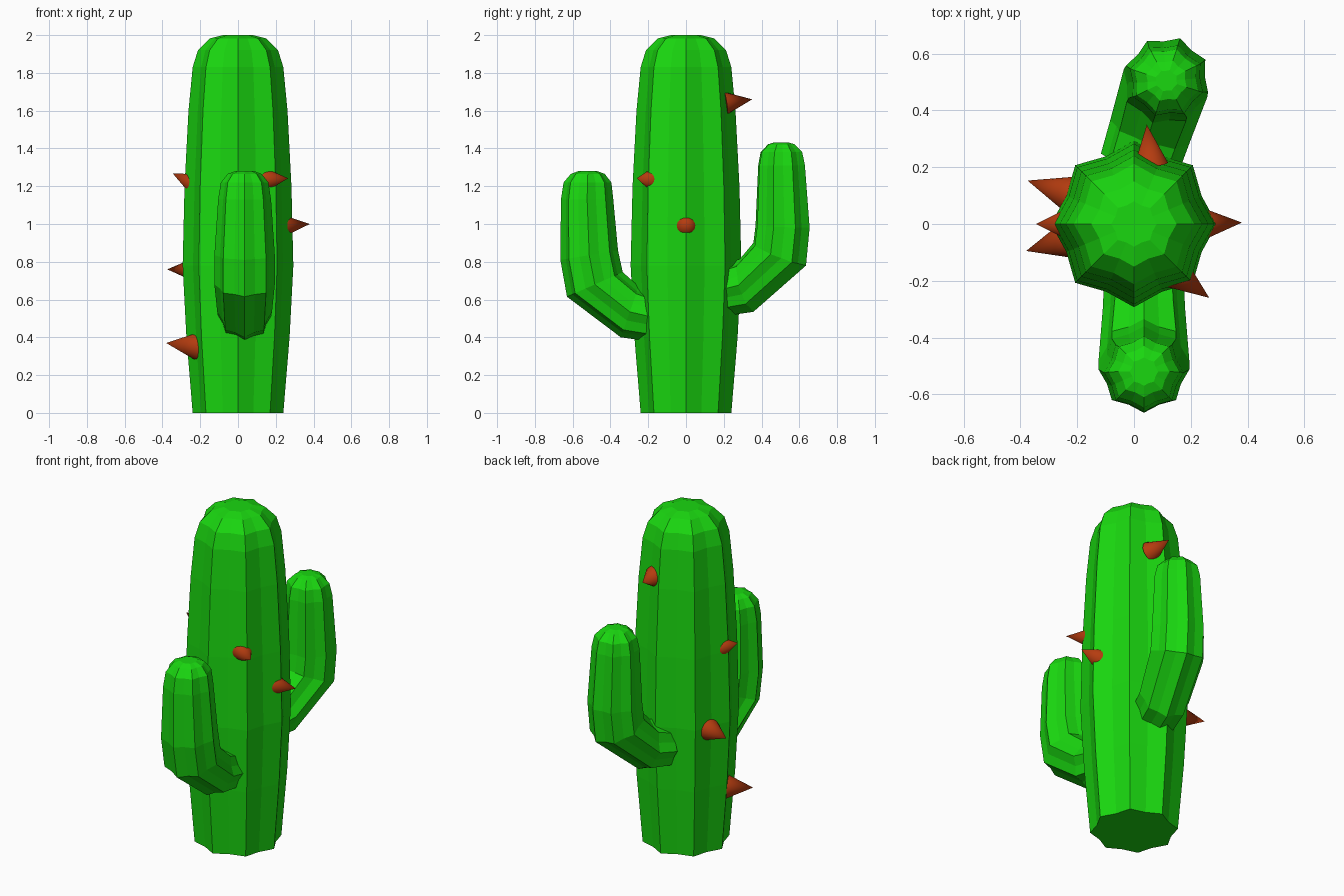
import bpy, bmesh
from math import sin, cos, pi, radians
from mathutils import Vector, Matrix

if "Cube" in bpy.data.objects:
    bpy.data.objects.remove(bpy.data.objects["Cube"])


def material(name, color):
    m = bpy.data.materials.new(name)
    m.diffuse_color = color
    m.use_nodes = True
    m.node_tree.nodes["Principled BSDF"].inputs["Base Color"].default_value = m.diffuse_color
    return m


GREEN = material("cactus_green", (0.01, 0.68, 0.005, 1))
RUST = material("spine_rust", (0.46, 0.045, 0.005, 1))
VALLEY = 0.88


def ribbed_tube(name, rings, matrix=Matrix()):
    """Loft eight-ribbed rings; each ring = outer (y, z), inner (y, z), half width in x."""
    bm = bmesh.new()
    loops = []
    for oy, oz, iy, iz, w in rings:
        centre = Vector((0, (oy + iy) / 2, (oz + iz) / 2))
        axis = Vector((0, (oy - iy) / 2, (oz - iz) / 2))
        loop = []
        for i in range(16):
            a = i * pi / 8
            k = VALLEY if i % 2 else 1
            p = centre + (axis * cos(a) + Vector((w * sin(a), 0, 0))) * k
            loop.append(bm.verts.new(p))
        loops.append(loop)
    for a, b in zip(loops, loops[1:]):
        for i in range(16):
            j = (i + 1) % 16
            bm.faces.new((a[i], a[j], b[j], b[i]))
    bm.faces.new(loops[0])
    bm.faces.new(loops[-1])
    bmesh.ops.recalc_face_normals(bm, faces=bm.faces)
    mesh = bpy.data.meshes.new(name)
    bm.to_mesh(mesh)
    bm.free()
    mesh.materials.append(GREEN)
    ob = bpy.data.objects.new(name, mesh)
    ob.matrix_world = matrix
    bpy.context.collection.objects.link(ob)


def spine(i, base, tip, radius):
    base, tip = Vector(base), Vector(tip)
    d = tip - base
    bpy.ops.mesh.primitive_cone_add(vertices=16, radius1=radius, radius2=0,
                                    depth=d.length, location=(base + tip) / 2,
                                    rotation=d.to_track_quat('Z', 'Y').to_euler())
    ob = bpy.context.object
    ob.name = f"spine_{i}"
    ob.data.materials.append(RUST)
    bpy.ops.object.shade_smooth_by_angle(angle=radians(40))


# Trunk: swelling column with a rounded crown
profile = [(0.24, 0), (0.273, 0.4), (0.293, 0.78), (0.283, 1.2), (0.262, 1.6),
           (0.24, 1.83), (0.212, 1.92), (0.15, 1.982), (0.08, 2.0)]
ribbed_tube("trunk", [(r, z, -r, z, r) for r, z in profile])

# Front arm, bending out and then up
ribbed_tube("front_arm", [
    (0.20, 0.38, 0.18, 0.64, 0.14),
    (0.345, 0.40, 0.25, 0.67, 0.145),
    (0.63, 0.615, 0.335, 0.745, 0.16),
    (0.665, 0.81, 0.36, 0.86, 0.16),
    (0.662, 1.13, 0.385, 1.13, 0.14),
    (0.648, 1.22, 0.395, 1.22, 0.126),
    (0.61, 1.265, 0.43, 1.265, 0.09),
    (0.57, 1.28, 0.47, 1.28, 0.05),
], Matrix.Translation((0.035, 0, 0)) @ Matrix.Rotation(pi, 4, 'Z'))

# Back arm, higher and turned slightly to the right
ribbed_tube("back_arm", [
    (0.23, 0.515, 0.20, 0.78, 0.14),
    (0.375, 0.535, 0.30, 0.815, 0.145),
    (0.668, 0.78, 0.375, 0.90, 0.155),
    (0.688, 0.98, 0.387, 0.99, 0.152),
    (0.662, 1.31, 0.402, 1.31, 0.135),
    (0.647, 1.38, 0.415, 1.38, 0.118),
    (0.605, 1.422, 0.457, 1.422, 0.075),
    (0.57, 1.432, 0.492, 1.432, 0.04),
], Matrix.Translation((-0.05, 0, 0)) @ Matrix.Rotation(radians(-18), 4, 'Z'))

# Spines: base centre, tip, base radius
for i, (b, t, r) in enumerate([
    ((0.235, 0.0, 0.99), (0.38, 0.005, 1.0), 0.06),
    ((0.15, -0.175, 1.235), (0.265, -0.26, 1.242), 0.058),
    ((-0.215, -0.05, 0.352), (-0.38, -0.095, 0.37), 0.075),
    ((-0.225, 0.105, 0.758), (-0.375, 0.153, 0.76), 0.065),
    ((-0.235, 0.0, 1.215), (-0.345, 0.0, 1.267), 0.055),
    ((0.06, 0.21, 1.64), (0.045, 0.35, 1.66), 0.06),
]):
    spine(i + 1, b, t, r)
